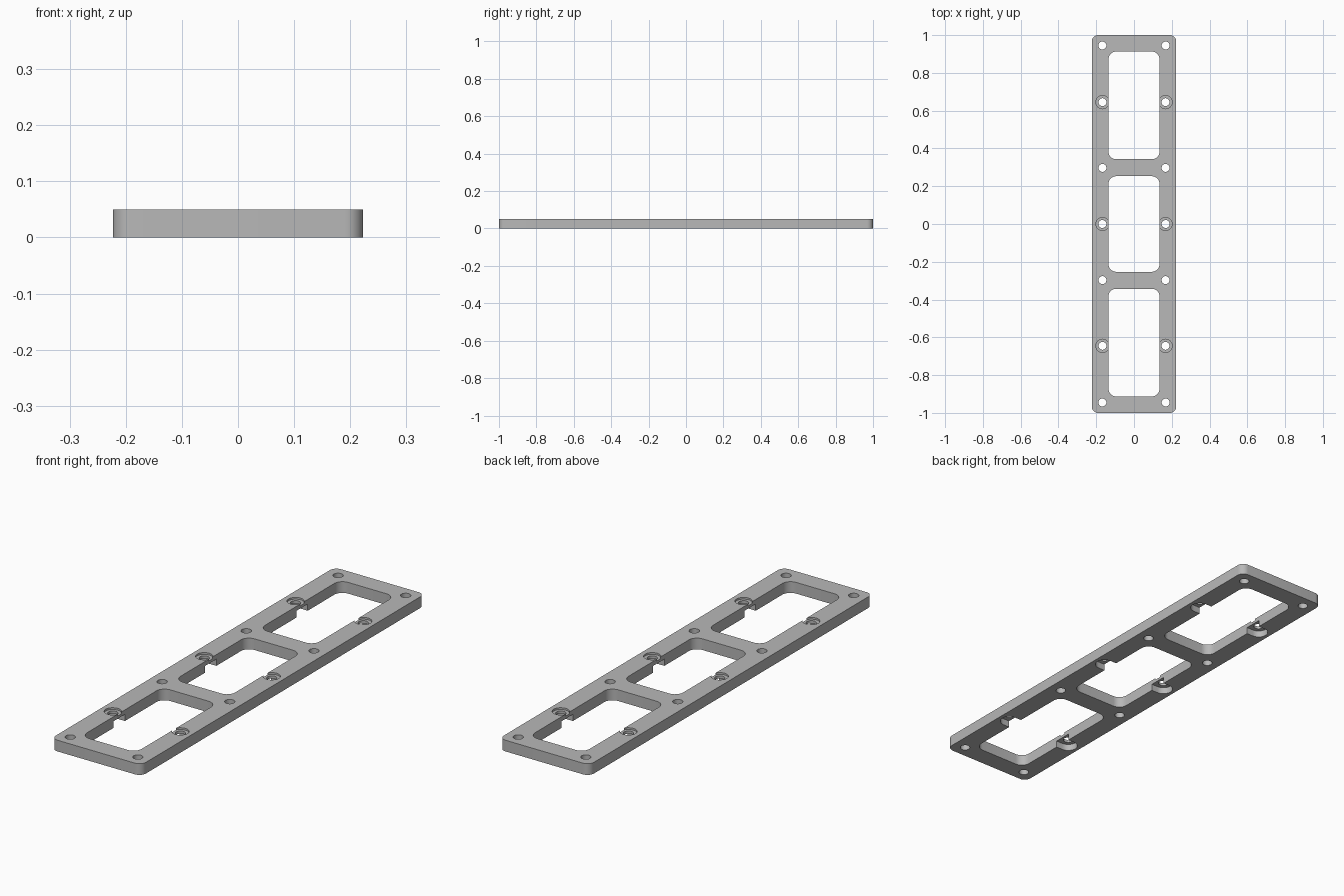
import bpy, bmesh, math

if "Cube" in bpy.data.objects:
    bpy.data.objects.remove(bpy.data.objects["Cube"])

HALF_W, HALF_L, THICK = 0.223, 1.0, 0.05
HOLE_X = 0.167

metal = bpy.data.materials.new("mid grey")
metal.diffuse_color = (0.48, 0.48, 0.48, 1)
metal.use_nodes = True
metal.node_tree.nodes["Principled BSDF"].inputs["Base Color"].default_value = metal.diffuse_color


def prism(name, pts, z0, z1):
    """Extrude a closed outline from z0 to z1."""
    bm = bmesh.new()
    face = bm.faces.new([bm.verts.new((x, y, z0)) for x, y in pts])
    top = bmesh.ops.extrude_face_region(bm, geom=[face])
    for v in top["geom"]:
        if isinstance(v, bmesh.types.BMVert):
            v.co.z = z1
    bmesh.ops.recalc_face_normals(bm, faces=bm.faces[:])
    mesh = bpy.data.meshes.new(name)
    bm.to_mesh(mesh)
    bm.free()
    ob = bpy.data.objects.new(name, mesh)
    bpy.context.collection.objects.link(ob)
    return ob


def arc(cx, cy, r, a0, a1, n):
    return [(cx + r * math.cos(math.radians(a0 + (a1 - a0) * i / n)),
             cy + r * math.sin(math.radians(a0 + (a1 - a0) * i / n)))
            for i in range(n + 1)]


def rounded_rect(x0, x1, y0, y1, r, n=8):
    return (arc(x1 - r, y1 - r, r, 0, 90, n) + arc(x0 + r, y1 - r, r, 90, 180, n)
            + arc(x0 + r, y0 + r, r, 180, 270, n) + arc(x1 - r, y0 + r, r, 270, 360, n))


def circle(x, y, r, n=32):
    return arc(x, y, r, 0, 360, n)[:-1]


# Base plate
plate = prism("frame_plate", rounded_rect(-HALF_W, HALF_W, -HALF_L, HALF_L, 0.032), 0, THICK)
plate.data.materials.append(metal)


def cut(pts, z0, z1):
    """Remove an extruded outline from the plate."""
    cutter = prism("cutter", pts, z0, z1)
    cutter.hide_render = True
    cutter.data.materials.append(metal)
    mod = plate.modifiers.new("cut", 'BOOLEAN')
    mod.operation = 'DIFFERENCE'
    mod.solver = 'EXACT'
    mod.object = cutter
    bpy.context.view_layer.objects.active = plate
    bpy.ops.object.modifier_apply(modifier=mod.name)
    bpy.data.objects.remove(cutter)


# Three windows
for y0, y1 in ((-0.913, -0.343), (-0.253, 0.253), (0.343, 0.913)):
    cut(rounded_rect(-0.135, 0.135, y0, y1, 0.04), -0.1, 0.2)

for s in (-1, 1):
    # Plain through holes
    for y in (-0.945, -0.297, 0.297, 0.945):
        cut(circle(s * HOLE_X, y, 0.021), -0.1, 0.2)
    # Recessed holes with an undercut pocket open to the window
    for y in (-0.645, 0, 0.645):
        slot = [(0.1, y - 0.04)] + arc(HOLE_X, y, 0.04, -90, 90, 16) + [(0.1, y + 0.04)]
        cut([(s * px, py) for px, py in slot], -0.1, 0.03)
        cut(circle(s * HOLE_X, y, 0.035), 0.042, 0.2)
        cut(circle(s * HOLE_X, y, 0.021), -0.1, 0.2)

# Smooth rounded walls, keep edges crisp
bpy.ops.object.select_all(action='DESELECT')
plate.select_set(True)
bpy.context.view_layer.objects.active = plate
bpy.ops.object.shade_smooth_by_angle(angle=math.radians(30))
